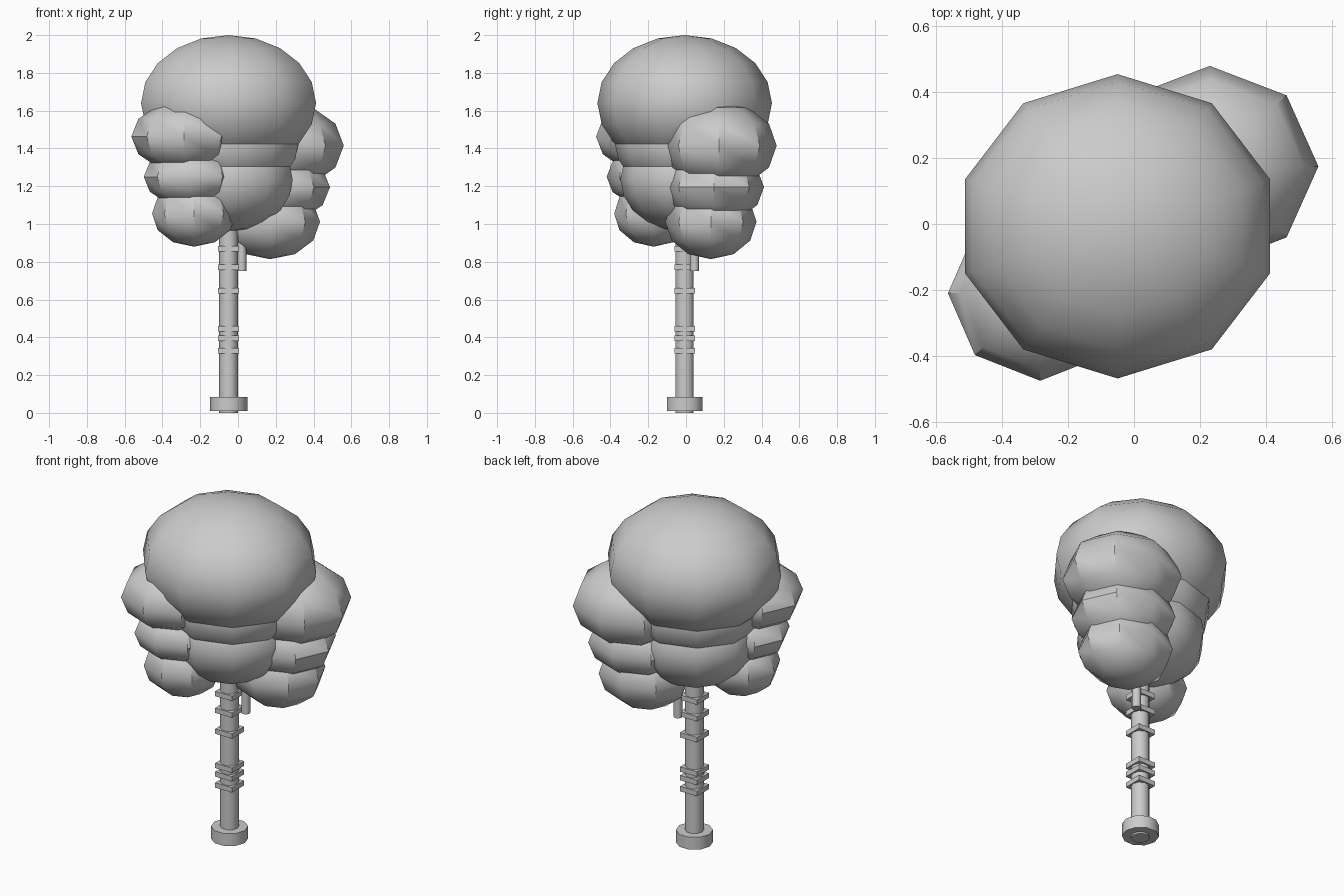
import bpy, math

if "Cube" in bpy.data.objects:
    bpy.data.objects.remove(bpy.data.objects["Cube"])

CX, CY = -0.05, -0.007   # trunk axis


def finish(ob, name, angle=40):
    ob.name = name
    bpy.ops.object.shade_smooth_by_angle(angle=math.radians(angle))


def blob(name, loc, radii, segs, rings):
    bpy.ops.mesh.primitive_uv_sphere_add(segments=segs, ring_count=rings, radius=1, location=loc)
    ob = bpy.context.object
    ob.scale = radii
    bpy.ops.object.transform_apply(location=False, rotation=False, scale=True)
    finish(ob, name)


def post(name, x, y, r, z0, z1, sides=10):
    # rotated so that vertices lie on the x axis
    bpy.ops.mesh.primitive_cylinder_add(vertices=sides, radius=r, depth=z1 - z0,
                                        location=(x, y, (z0 + z1) / 2),
                                        rotation=(0, 0, math.pi / 2))
    finish(bpy.context.object, name)


# trunk, foot and hanging branch stub
post("trunk", CX, CY, 0.05, 0.0, 1.2)
post("foot_collar", CX, CY, 0.099, 0.01, 0.083)
post("branch_stub", 0.02, 0.045, 0.024, 0.75, 1.05)

# square bark bands
for i, z in enumerate((0.33, 0.395, 0.445, 0.647, 0.77, 0.868)):
    bpy.ops.mesh.primitive_cube_add(size=1, location=(CX, CY, z))
    bpy.context.object.scale = (0.11, 0.11, 0.029)
    bpy.context.object.name = f"bark_band_{i + 1}"

# central crown, stacked from top to bottom
blob("crown_top", (CX, CY, 1.64), (0.487, 0.462, 0.36), 10, 10)
blob("crown_middle", (CX, CY, 1.43), (0.39, 0.37, 0.28), 10, 10)
blob("crown_bottom", (CX, CY, 1.235), (0.357, 0.34, 0.275), 10, 10)

# side foliage clusters
clusters = {
    "back_right": [((0.23, 0.175, 1.415), (0.33, 0.305, 0.232)),
                   ((0.197, 0.148, 1.195), (0.29, 0.265, 0.19)),
                   ((0.17, 0.132, 1.012), (0.264, 0.241, 0.198))],
    "front_left": [((-0.285, -0.21, 1.463), (0.28, 0.266, 0.187)),
                   ((-0.254, -0.19, 1.25), (0.245, 0.23, 0.16)),
                   ((-0.233, -0.172, 1.055), (0.222, 0.208, 0.175))],
}
for side, lobes in clusters.items():
    for level, (loc, radii) in zip(("top", "middle", "bottom"), lobes):
        blob(f"foliage_{side}_{level}", loc, radii, 8, 6)
